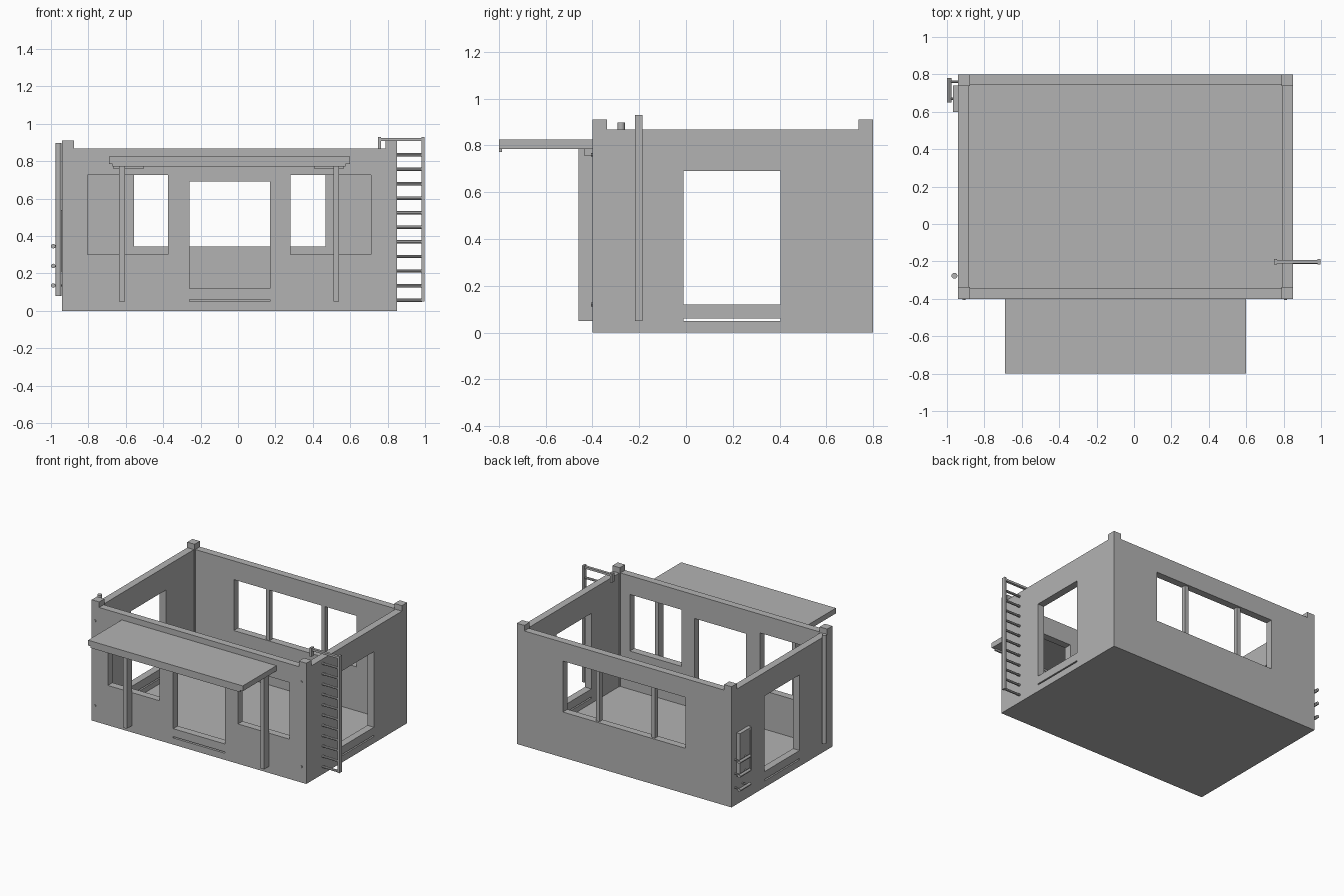
import bpy
from mathutils import Vector

cube = bpy.data.objects.get("Cube")
if cube:
    bpy.data.objects.remove(cube, do_unlink=True)

grey = bpy.data.materials.new("plain_grey")
grey.use_nodes = True
grey.diffuse_color = (0.45, 0.45, 0.45, 1)
grey.node_tree.nodes["Principled BSDF"].inputs["Base Color"].default_value = (0.45, 0.45, 0.45, 1)


def box(name, x, y, z):
    """Box spanning the given (low, high) ranges."""
    lo, hi = Vector((x[0], y[0], z[0])), Vector((x[1], y[1], z[1]))
    bpy.ops.mesh.primitive_cube_add(size=1, location=(lo + hi) / 2)
    ob = bpy.context.object
    ob.name = name
    ob.scale = hi - lo
    bpy.ops.object.transform_apply(location=False, rotation=False, scale=True)
    ob.data.materials.append(grey)
    return ob


def rod(name, start, end, radius, sides=12):
    """Round bar between two points."""
    a, b = Vector(start), Vector(end)
    bpy.ops.mesh.primitive_cylinder_add(vertices=sides, radius=radius,
                                        depth=(b - a).length, location=(a + b) / 2)
    ob = bpy.context.object
    ob.name = name
    ob.rotation_euler = (b - a).to_track_quat('Z', 'Y').to_euler()
    ob.data.materials.append(grey)
    bpy.ops.object.shade_smooth_by_angle()
    return ob


def cut(target, x, y, z):
    """Remove a box-shaped volume from the target."""
    cutter = box("cutter", x, y, z)
    cutter.hide_render = True
    mod = target.modifiers.new("opening", 'BOOLEAN')
    mod.operation = 'DIFFERENCE'
    mod.solver = 'EXACT'
    mod.object = cutter
    bpy.context.view_layer.objects.active = target
    bpy.ops.object.modifier_apply(modifier=mod.name)
    bpy.data.objects.remove(cutter, do_unlink=True)


# Open-topped shell with floor
X0, X1, Y0, Y1 = -0.94, 0.85, -0.4, 0.8
shell = box("house_shell", (X0, X1), (Y0, Y1), (0, 0.868))
cut(shell, (X0 + 0.055, X1 - 0.055), (Y0 + 0.055, Y1 - 0.055), (0.012, 1))

# Doorways, with a narrow slot under each
front = (-0.5, -0.3)
across = (-1.1, 1.1)
for z in ((0.12, 0.69), (0.05, 0.06)):
    cut(shell, (-0.26, 0.17), front, z)
    cut(shell, across, (-0.01, 0.405), z)

# Front windows and wide back window
for x in ((-0.805, -0.375), (0.28, 0.71)):
    cut(shell, x, front, (0.30, 0.727))
cut(shell, (-0.557, 0.467), (0.7, 0.9), (0.343, 0.727))
for x in (-0.277, 0.187):
    box("window_mullion", (x - 0.015, x + 0.015), (0.75, 0.785), (0.34, 0.73))

# Corner posts rising above the walls
S = 0.062
for x in (X0, X1 - S):
    for y in (Y0, Y1 - S):
        box("corner_post", (x, x + S), (y, y + S), (0, 0.91))

# Bolts on the front corners
for x in (-0.91, 0.81):
    for z in (0.12, 0.76):
        rod("corner_bolt", (x, Y0, z), (x, Y0 - 0.007, z), 0.008, 8)

# Porch roof, front lip, posts and brackets
box("porch_roof", (-0.69, 0.60), (-0.8, Y0), (0.785, 0.825))
box("porch_lip", (-0.67, 0.575), (-0.8, -0.787), (0.772, 0.786))
for post_x, bracket in ((-0.62, (-0.665, -0.505)), (0.525, (0.41, 0.565))):
    box("porch_post", (post_x - 0.015, post_x + 0.015), (-0.46, Y0), (0.05, 0.786))
    box("porch_bracket", bracket, (-0.435, Y0), (0.757, 0.786))

# Side ladder hooked over the wall
box("ladder_rail", (0.98, 0.997), (-0.217, -0.187), (0.05, 0.93))
box("ladder_hook", (0.748, 0.764), (-0.217, -0.187), (0.865, 0.93))
box("ladder_top_bar", (0.75, 0.99), (-0.212, -0.192), (0.908, 0.924))
for i in range(11):
    z = 0.057 + i * 0.0778
    rod("ladder_rung", (0.84, -0.205, z), (0.985, -0.205, z), 0.009, 8)

# Drainpipe on the other side
rod("drainpipe", (-0.96, -0.277, 0.08), (-0.96, -0.277, 0.898), 0.016)

# Utility box with an inset door
cabinet = box("utility_box", (-0.968, X0), (0.6, 0.74), (0.21, 0.54))
cut(cabinet, (-1, -0.963), (0.615, 0.725), (0.23, 0.52))

# Three handle bars by the utility box
for z in (0.135, 0.24, 0.345):
    rod("handle_bar", (-0.988, 0.65, z), (-0.988, 0.78, z), 0.012)
    for y in (0.67, 0.76):
        rod("handle_stem", (-0.988, y, z), (X0, y, z), 0.006, 8)
